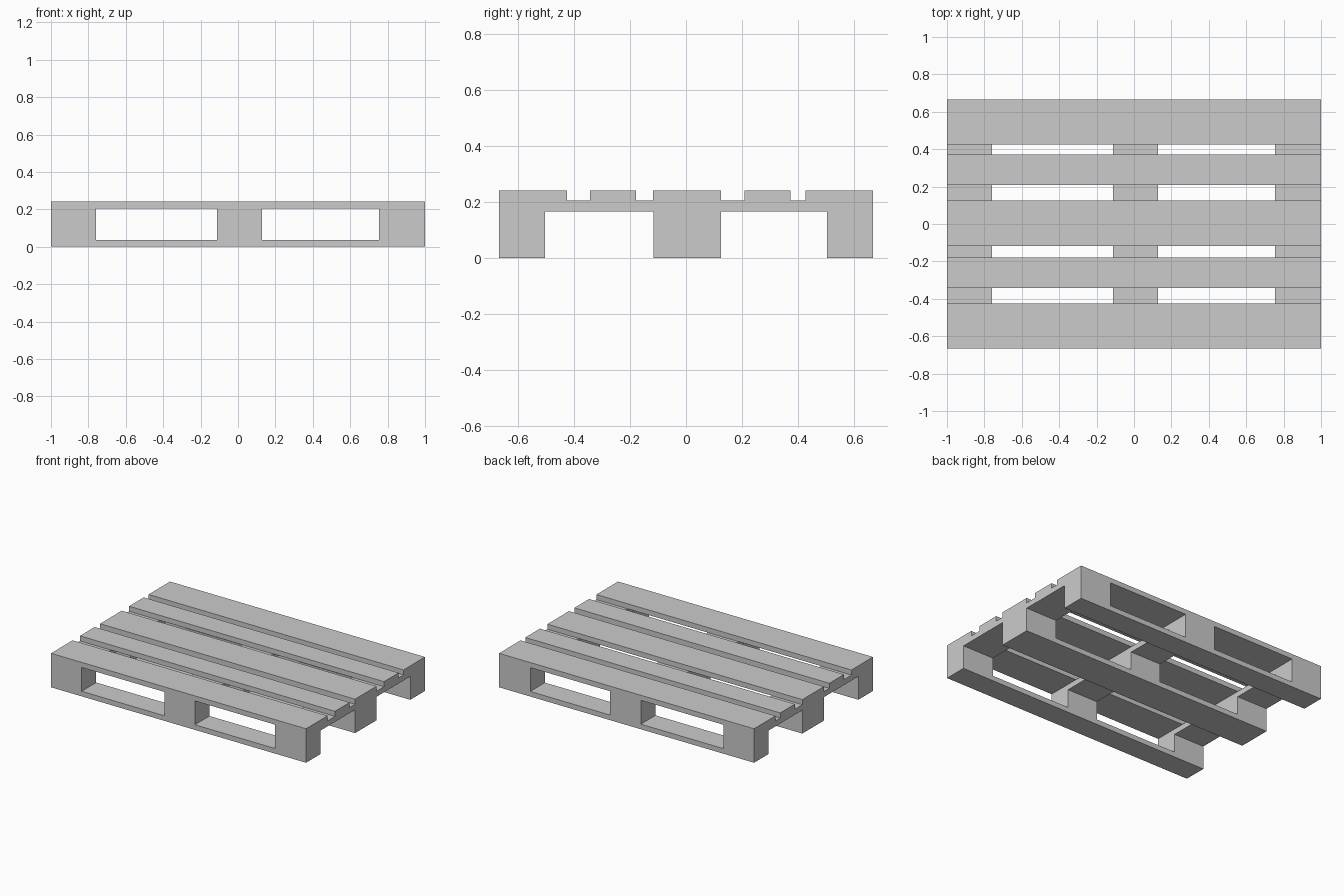
import bpy, bmesh
from math import radians

if "Cube" in bpy.data.objects:
    bpy.data.objects.remove(bpy.data.objects["Cube"])

# Block columns along x, runners and deck boards along y
COLUMNS = [(-1.0, -0.76), (-0.112, 0.128), (0.755, 1.0)]
RUNNERS = [(-0.666, -0.503), (-0.116, 0.125), (0.502, 0.666)]
DECK = [(-0.666, -0.425), (-0.342, -0.178), (-0.117, 0.125),
        (0.208, 0.372), (0.426, 0.666)]
Z_SKID, Z_BLOCK, Z_CROSS, Z_TOP = 0.036, 0.166, 0.205, 0.241


def extrude_profile(name, profile, y0, y1):
    """Extrude a closed x-z outline from y0 to y1."""
    bm = bmesh.new()
    face = bm.faces.new([bm.verts.new((x, y0, z)) for x, z in profile])
    result = bmesh.ops.extrude_face_region(bm, geom=[face], use_keep_orig=True)
    for v in result["geom"]:
        if isinstance(v, bmesh.types.BMVert):
            v.co.y = y1
    bmesh.ops.recalc_face_normals(bm, faces=bm.faces)
    mesh = bpy.data.meshes.new(name)
    bm.to_mesh(mesh)
    bm.free()
    obj = bpy.data.objects.new(name, mesh)
    bpy.context.collection.objects.link(obj)
    return obj


def board(name, x0, x1, y0, y1, z0, z1):
    return extrude_profile(name, [(x0, z0), (x1, z0), (x1, z1), (x0, z1)], y0, y1)


# Cross boards running front to back
parts = [board(f"cross_board_{i}", a, b, -0.666, 0.666, Z_BLOCK, Z_CROSS)
         for i, (a, b) in enumerate(COLUMNS)]

# Runners: bottom skid with three blocks standing on it, as one comb outline
comb = [(-1, 0), (1, 0)]
for a, b in reversed(COLUMNS):
    comb += [(b, Z_SKID), (b, Z_BLOCK), (a, Z_BLOCK), (a, Z_SKID)]
comb = [p for p in comb if p not in ((1, Z_SKID), (-1, Z_SKID))]
parts += [extrude_profile(f"runner_{i}", comb, a, b)
          for i, (a, b) in enumerate(RUNNERS)]

# Deck boards running left to right
parts += [board(f"deck_board_{i}", -1, 1, a, b, Z_CROSS, Z_TOP)
          for i, (a, b) in enumerate(DECK)]

# Fuse all boards into one solid shell
pallet = parts[0]
pallet.name = pallet.data.name = "pallet"
bpy.context.view_layer.objects.active = pallet
for part in parts[1:]:
    mod = pallet.modifiers.new("fuse", "BOOLEAN")
    mod.operation, mod.solver, mod.object = "UNION", "EXACT", part
    bpy.ops.object.modifier_apply(modifier=mod.name)
    bpy.data.objects.remove(part)

# Clean up leftover edges on flat faces
bm = bmesh.new()
bm.from_mesh(pallet.data)
bmesh.ops.remove_doubles(bm, verts=bm.verts, dist=1e-5)
bmesh.ops.dissolve_limit(bm, angle_limit=radians(1), verts=bm.verts, edges=bm.edges)
bm.to_mesh(pallet.data)
bm.free()
